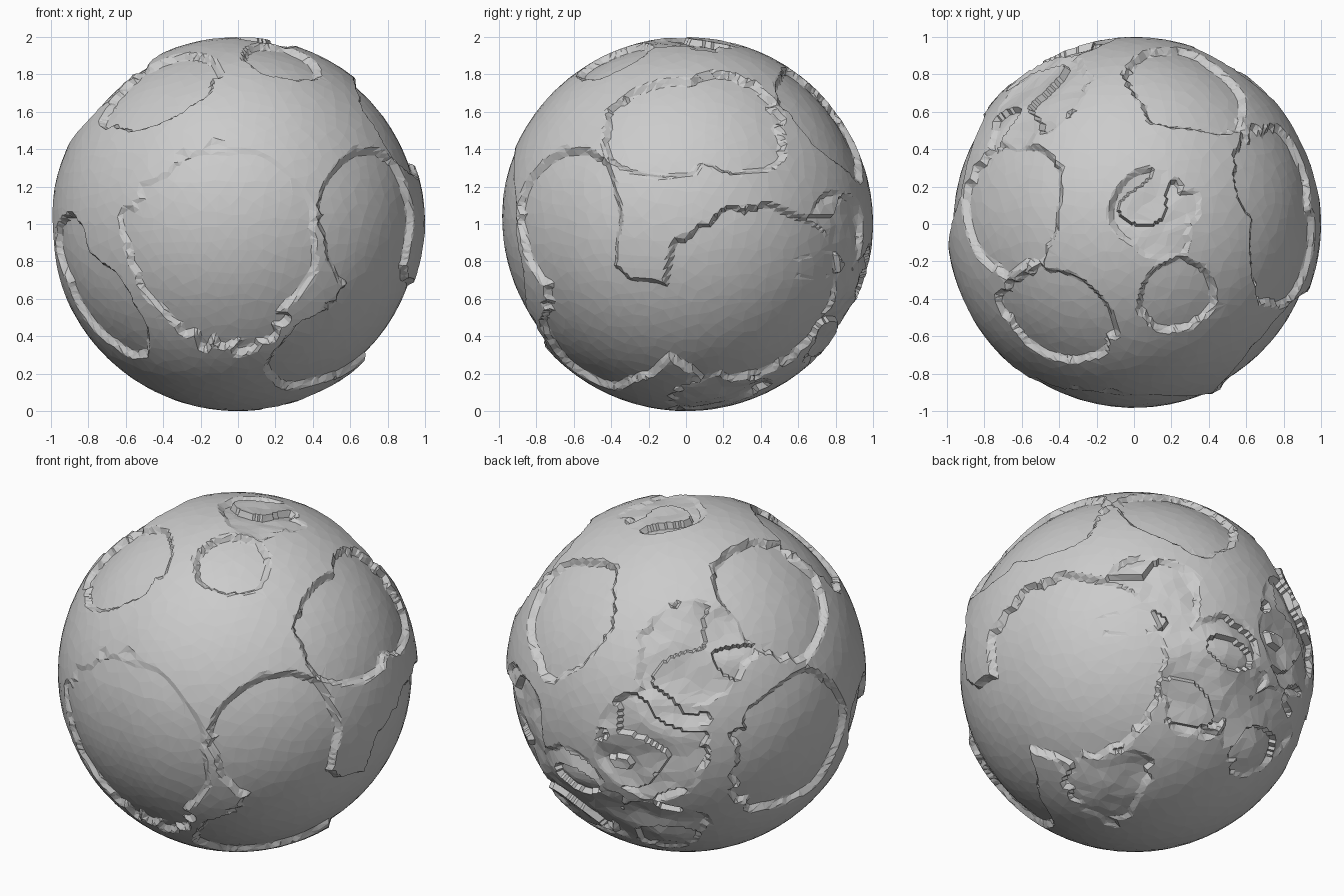
import bpy, bmesh, math
from mathutils import Vector, noise

if "Cube" in bpy.data.objects:
    bpy.data.objects.remove(bpy.data.objects["Cube"])


def lift(view, u, v):
    """Point on the unit sphere seen at (u, v) from a given direction."""
    a, e = math.radians(view[0]), math.radians(view[1])
    h = Vector((math.cos(a), math.sin(a), 0))
    right = Vector((-math.sin(a), math.cos(a), 0))
    up = Vector((0, 0, math.cos(e))) - h * math.sin(e)
    out = h * math.cos(e) + Vector((0, 0, math.sin(e)))
    return (right * u + up * v + out * math.sqrt(max(0, 1 - u * u - v * v))).normalized()


FRONT, RIGHT, TOP = (-90, 0), (0, 0), (-90, 90)
BACK_LEFT, BACK_RIGHT = (135, 25), (45, -25)

# Round chipped-away plates: view, centre, angular radius
PLATES = [
    (FRONT, -.1, -.12, .54),
    (FRONT, 0, -.45, .28),
    (RIGHT, -.66, .02, .38),
    (RIGHT, -.12, .53, .32),
    (RIGHT, .25, .55, .32),
    (BACK_RIGHT, -.3, -.02, .56),
    (RIGHT, -.45, -.55, .37),
    (RIGHT, -.55, -.68, .32),
    (RIGHT, -.2, -.5, .24),
    (FRONT, -.76, -.42, .3),
    (FRONT, -.62, -.56, .22),
    (FRONT, -.9, -.15, .22),
    (TOP, .3, .76, .37),
    (TOP, -.7, .1, .38),
    (TOP, -.43, -.52, .32),
    (BACK_LEFT, .47, -.47, .43),
    (TOP, .25, -.38, .2),
]

# Rough splintered patches: view, centre, angular radius
ROUGH = [
    (BACK_LEFT, -.15, .1, .33),
    (BACK_LEFT, -.35, -.4, .36),
    (BACK_LEFT, .15, .22, .2),
    (BACK_LEFT, -.3, -.85, .25),
    (BACK_RIGHT, .15, .25, .35),
    (BACK_RIGHT, .5, -.1, .35),
    (BACK_RIGHT, -.15, -.68, .25),
    (TOP, -.5, .75, .25),
    (TOP, .1, .05, .25),
]

plates = [(lift(*row[:3]), row[3]) for row in PLATES]
rough = [(lift(*row[:3]), row[3]) for row in ROUGH]


def radius(p):
    cut = 0.0
    # scalloped rims with cusps, alternating with smooth arcs
    bite = max(0, min(1, .5 + 2 * noise.noise(p * 2.5 + Vector((3, 1, 7)))))
    jag = .07 * noise.noise(p * 3.2) + .11 * bite * (abs(noise.noise(p * 8)) - .2)
    for i, (c, r) in enumerate(plates):
        d = r - c.angle(p) + jag
        if d > 0:
            # the front plate runs out towards its top
            depth = max(.01, min(.035, .018 - .035 * p.z)) if i < 2 else .035
            cut = max(cut, depth * min(1, d / .024))
    # layered splinters: sloping chips ending in small steps
    for c, r in rough:
        d = r - c.angle(p) + jag * 1.6
        if d > 0:
            s = 1.8 * noise.noise(Vector((p.x * 2.2, p.y * 2.2, p.z * 4.5))) + p.z * 1.5
            chip = .038 * (s - math.floor(s)) + .006 * noise.noise(p * 13)
            cut = max(cut, chip * min(1, d / .03))
    return 1.0 - min(.05, cut)


# Cracked sphere
bm = bmesh.new()
bmesh.ops.create_icosphere(bm, subdivisions=7, radius=1)
for v in bm.verts:
    p = v.co.normalized()
    v.co = p * radius(p) + Vector((0, 0, 1))
mesh = bpy.data.meshes.new("cracked_sphere")
bm.to_mesh(mesh)
bm.free()
ball = bpy.data.objects.new("cracked_sphere", mesh)
bpy.context.collection.objects.link(ball)

# Broad flat facets
dec = ball.modifiers.new("facets", 'DECIMATE')
dec.ratio = .12
